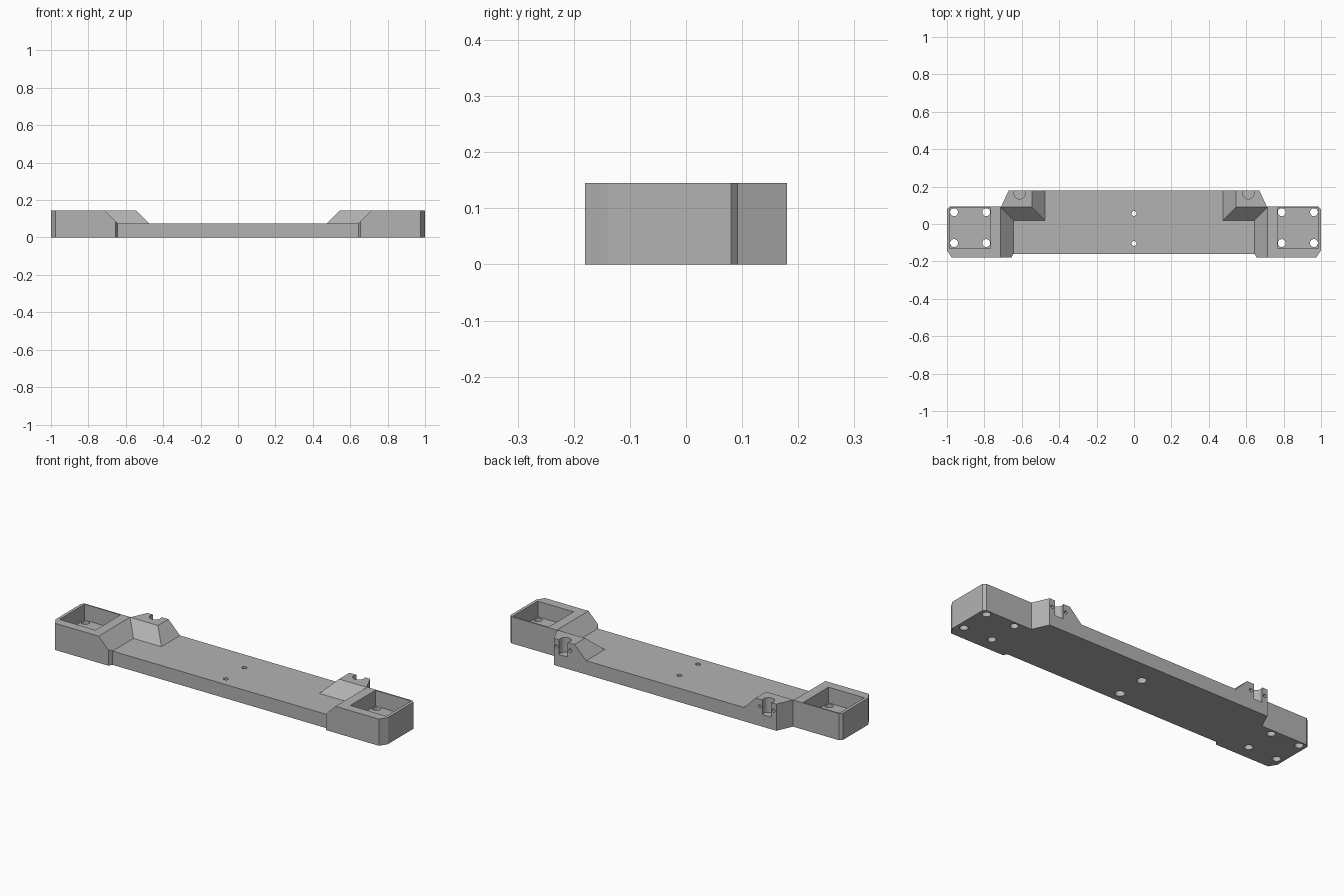
import bpy
import bmesh
import math
from mathutils import Matrix

cube = bpy.data.objects.get("Cube")
if cube:
    bpy.data.objects.remove(cube, do_unlink=True)

H, FLOOR, POCKET = 0.145, 0.075, 0.06
OVER = 0.02                      # cutter overshoot

grey = bpy.data.materials.new("machined grey")
grey.use_nodes = True
grey.diffuse_color = (0.45, 0.45, 0.45, 1)
grey.node_tree.nodes["Principled BSDF"].inputs["Base Color"].default_value = grey.diffuse_color


def new_object(name, bm):
    bmesh.ops.recalc_face_normals(bm, faces=bm.faces)
    mesh = bpy.data.meshes.new(name)
    bm.to_mesh(mesh)
    bm.free()
    mesh.materials.append(grey)
    ob = bpy.data.objects.new(name, mesh)
    bpy.context.scene.collection.objects.link(ob)
    return ob


def loft(name, low, z0, high, z1):
    """Solid between two matching outlines."""
    bm = bmesh.new()
    a = [bm.verts.new((x, y, z0)) for x, y in low]
    b = [bm.verts.new((x, y, z1)) for x, y in high]
    bm.faces.new(a)
    bm.faces.new(b)
    for i in range(len(a)):
        j = (i + 1) % len(a)
        bm.faces.new((a[i], a[j], b[j], b[i]))
    return new_object(name, bm)


def mirrored(half):
    return half + [(-x, y) for x, y in reversed(half)]


def box(name, x0, x1, y0, y1, z0, z1):
    rect = [(x0, y0), (x1, y0), (x1, y1), (x0, y1)]
    return loft(name, rect, z0, rect, z1)


def cylinder(name, x, y, z, r, depth, along_y=False):
    bm = bmesh.new()
    turn = Matrix.Rotation(math.pi / 2, 4, 'X') if along_y else Matrix()
    bmesh.ops.create_cone(bm, cap_ends=True, segments=32, radius1=r, radius2=r,
                          depth=depth, matrix=Matrix.Translation((x, y, z)) @ turn)
    return new_object(name, bm)


def cut(target, cutter):
    mod = target.modifiers.new("cut", 'BOOLEAN')
    mod.operation, mod.solver, mod.object = 'DIFFERENCE', 'EXACT', cutter
    bpy.context.view_layer.update()
    deps = bpy.context.evaluated_depsgraph_get()
    result = bpy.data.meshes.new_from_object(target.evaluated_get(deps))
    target.modifiers.clear()
    target.data = result
    bpy.data.objects.remove(cutter, do_unlink=True)


# Full-height outline of the bracket
outline = mirrored([(0.645, -0.16), (0.655, -0.18), (0.975, -0.18), (1, -0.14),
                    (1, 0.08), (0.985, 0.093), (0.71, 0.093), (0.67, 0.18)])
body = loft("mounting_bracket", outline, 0, outline, H)


# Central recess with sloped walls, leaving the raised ends and rear bosses
def recess_outline(z):
    s = z - FLOOR
    return mirrored([(0.643 + s, -0.3), (0.643 + s, 0.02 + s),
                     (0.475 + s, 0.02 + s), (0.475 + s, 0.3)])


top = H + OVER
cut(body, loft("recess", recess_outline(FLOOR), FLOOR, recess_outline(top), top))

for side in (1, -1):
    # Square pocket with four through holes in each end
    x0, x1 = sorted((side * 0.767, side * 0.983))
    cut(body, box("pocket", x0, x1, -0.13, 0.085, POCKET, top))
    for x in (0.79, 0.962):
        for y in (0.063, -0.102):
            cut(body, cylinder("screw_hole", side * x, y, 0.05, 0.021, 0.14))
    # Open round slot and two small tapped holes in each rear boss
    c = side * 0.612
    cut(body, cylinder("boss_hole", c, 0.164, 0.115, 0.03, 0.1))
    cut(body, box("boss_slot", c - 0.024, c + 0.024, 0.166, 0.2, 0.065, top))
    for dx in (-0.042, 0.042):
        cut(body, cylinder("boss_pin_hole", c + dx, 0.17, 0.105, 0.009, 0.06, True))

# Centre holes, counterbored from below
for y in (0.056, -0.104):
    cut(body, cylinder("centre_hole", 0, y, 0.04, 0.013, 0.14))
    cut(body, cylinder("centre_counterbore", 0, y, 0.015, 0.024, 0.05))

# Smooth the bores, keep every other edge sharp
bpy.ops.object.select_all(action='DESELECT')
body.select_set(True)
bpy.context.view_layer.objects.active = body
bpy.ops.object.shade_smooth_by_angle(angle=math.radians(20))
